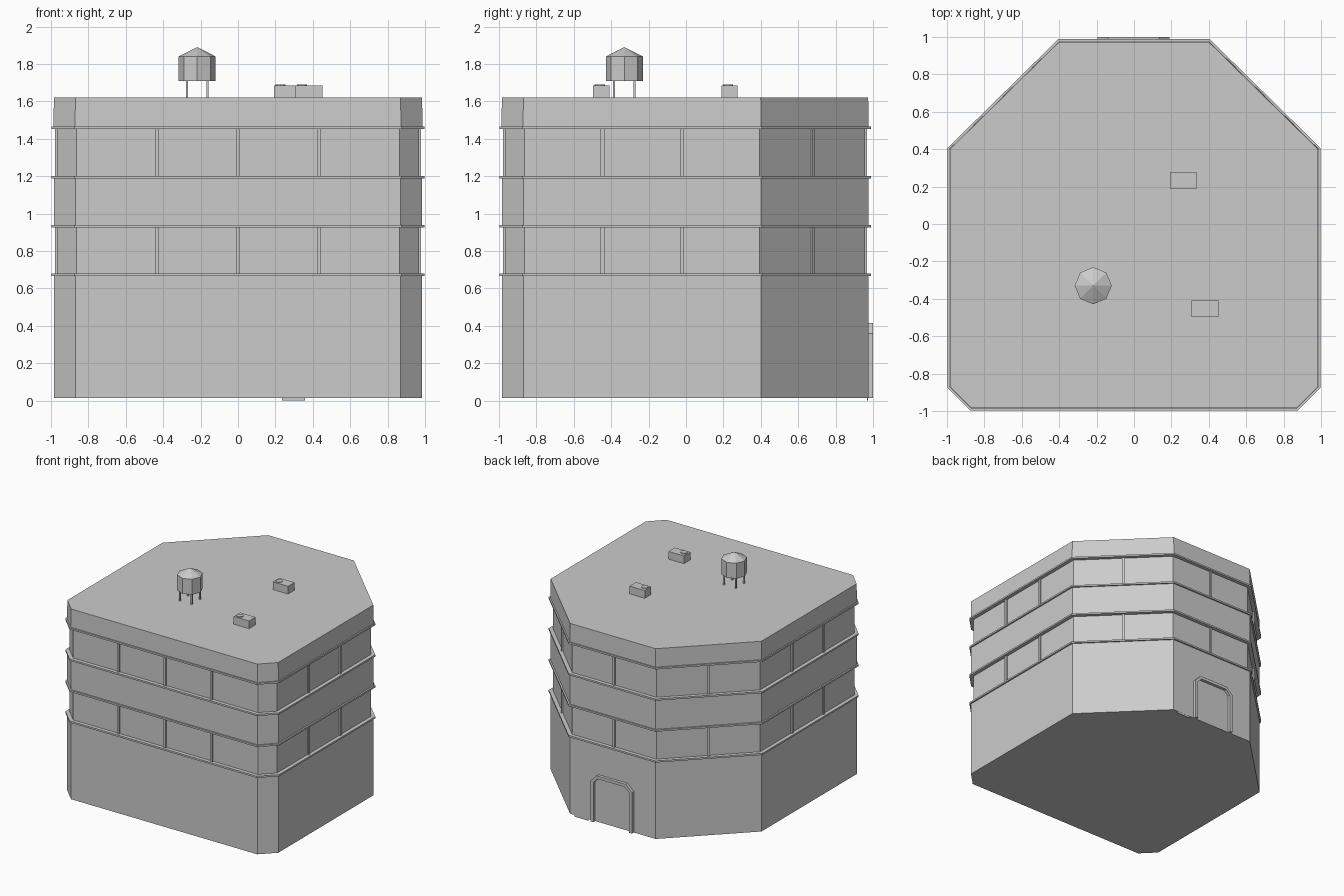
import bpy, bmesh, math
from mathutils import Vector, Matrix

if "Cube" in bpy.data.objects:
    bpy.data.objects.remove(bpy.data.objects["Cube"])

grey = bpy.data.materials.new("concrete_grey")
grey.diffuse_color = (0.6, 0.6, 0.6, 1)
grey.use_nodes = True
grey.node_tree.nodes["Principled BSDF"].inputs["Base Color"].default_value = grey.diffuse_color


def finish(name, bm):
    bmesh.ops.recalc_face_normals(bm, faces=bm.faces)
    me = bpy.data.meshes.new(name)
    bm.to_mesh(me)
    bm.free()
    me.materials.append(grey)
    ob = bpy.data.objects.new(name, me)
    bpy.context.collection.objects.link(ob)
    return ob


def loft(name, rings):
    """Skin a stack of equal-sized point rings and cap both ends."""
    bm = bmesh.new()
    loops = [[bm.verts.new(p) for p in ring] for ring in rings]
    n = len(loops[0])
    for a, b in zip(loops, loops[1:]):
        for i in range(n):
            j = (i + 1) % n
            bm.faces.new((a[i], a[j], b[j], b[i]))
    bm.faces.new(loops[0][::-1])
    bm.faces.new(loops[-1])
    return finish(name, bm)


def box(name, center, size, angle=0):
    bm = bmesh.new()
    m = (Matrix.Translation(center) @ Matrix.Rotation(angle, 4, 'Z')
         @ Matrix.Diagonal((*size, 1)))
    bmesh.ops.create_cube(bm, size=1, matrix=m)
    return finish(name, bm)


def cone(name, center, r1, r2, depth, sides):
    bm = bmesh.new()
    bmesh.ops.create_cone(bm, cap_ends=True, segments=sides, radius1=r1,
                          radius2=r2, depth=depth,
                          matrix=Matrix.Translation(center))
    return finish(name, bm)


# Floor plan, counter-clockwise from the front left
plan = [Vector(p) for p in ((-.87, -.985), (.87, -.985), (.985, -.87), (.985, .4),
                            (.4, .975), (-.4, .975), (-.985, .4), (-.985, -.87))]


def normal(i):
    e = plan[(i + 1) % 8] - plan[i % 8]
    return Vector((e.y, -e.x)).normalized()


def outline(d, z):
    """Floor plan moved outward by d with mitred corners."""
    ring = []
    for i, p in enumerate(plan):
        a, b = normal(i - 1), normal(i)
        q = p + (a + b) * (d / (1 + a.dot(b)))
        ring.append((q.x, q.y, z))
    return ring


# Building shell: wall, ledges, two recessed window storeys and parapet
recess, lip = -0.018, 0.013
profile = [(0, .015), (0, .666), (lip, .666), (lip, .68),
           (recess, .68), (recess, .926), (lip, .926), (lip, .94),
           (0, .94), (0, 1.188), (lip, 1.188), (lip, 1.202),
           (recess, 1.202), (recess, 1.452), (lip, 1.452), (lip, 1.466),
           (0.002, 1.466), (-0.001, 1.62)]
loft("building_shell", [outline(d, z) for d, z in profile])

# Window mullions, evenly spaced along each long face
for z0, z1 in ((.68, .926), (1.202, 1.452)):
    for face, count in ((0, 3), (2, 2), (3, 1), (4, 1), (5, 1), (6, 2)):
        a, b, n = plan[face], plan[(face + 1) % 8], normal(face)
        e = b - a
        for k in range(count):
            p = a + e * ((k + 1) / (count + 1)) - n * 0.014
            box("window_mullion", (p.x, p.y, (z0 + z1) / 2),
                (0.02, 0.016, z1 - z0), math.atan2(e.y, e.x))

# Door frame on the back wall, with clipped upper corners
outer = [(-.195, .015), (-.195, .36), (-.14, .415), (.135, .415), (.19, .36), (.19, .015)]
inner = [(-.17, .015), (-.17, .35), (-.13, .39), (.125, .39), (.165, .35), (.165, .015)]
bm = bmesh.new()
for i in range(5):
    quad = (outer[i], outer[i + 1], inner[i + 1], inner[i])
    bm.faces.new([bm.verts.new((x, .97, z)) for x, z in quad])
bmesh.ops.remove_doubles(bm, verts=bm.verts, dist=1e-4)
ext = bmesh.ops.extrude_face_region(bm, geom=list(bm.faces))
bmesh.ops.translate(bm, vec=(0, .03, 0),
                    verts=[v for v in ext["geom"] if isinstance(v, bmesh.types.BMVert)])
finish("door_frame", bm)

# Small plate at the foot of the back wall
box("wall_foot_plate", (.297, .971, .02), (.125, .006, .04))

# Water tank on four legs
tx, ty = -.218, -.33
cone("tank_barrel", (tx, ty, 1.775), .099, .099, .13, 8)
cone("tank_roof", (tx, ty, 1.865), .099, 0, .05, 8)
for sx in (-1, 1):
    for sy in (-1, 1):
        box("tank_leg", (tx + sx * .055, ty + sy * .055, 1.665), (.012, .012, .09))

# Roof air conditioners with a fan cover
for x, y in ((.264, .232), (.379, -.453)):
    box("air_conditioner", (x, y, 1.652), (.143, .086, .066))
    cone("fan_cover", (x - .037, y - .008, 1.687), .027, .027, .008, 10)
